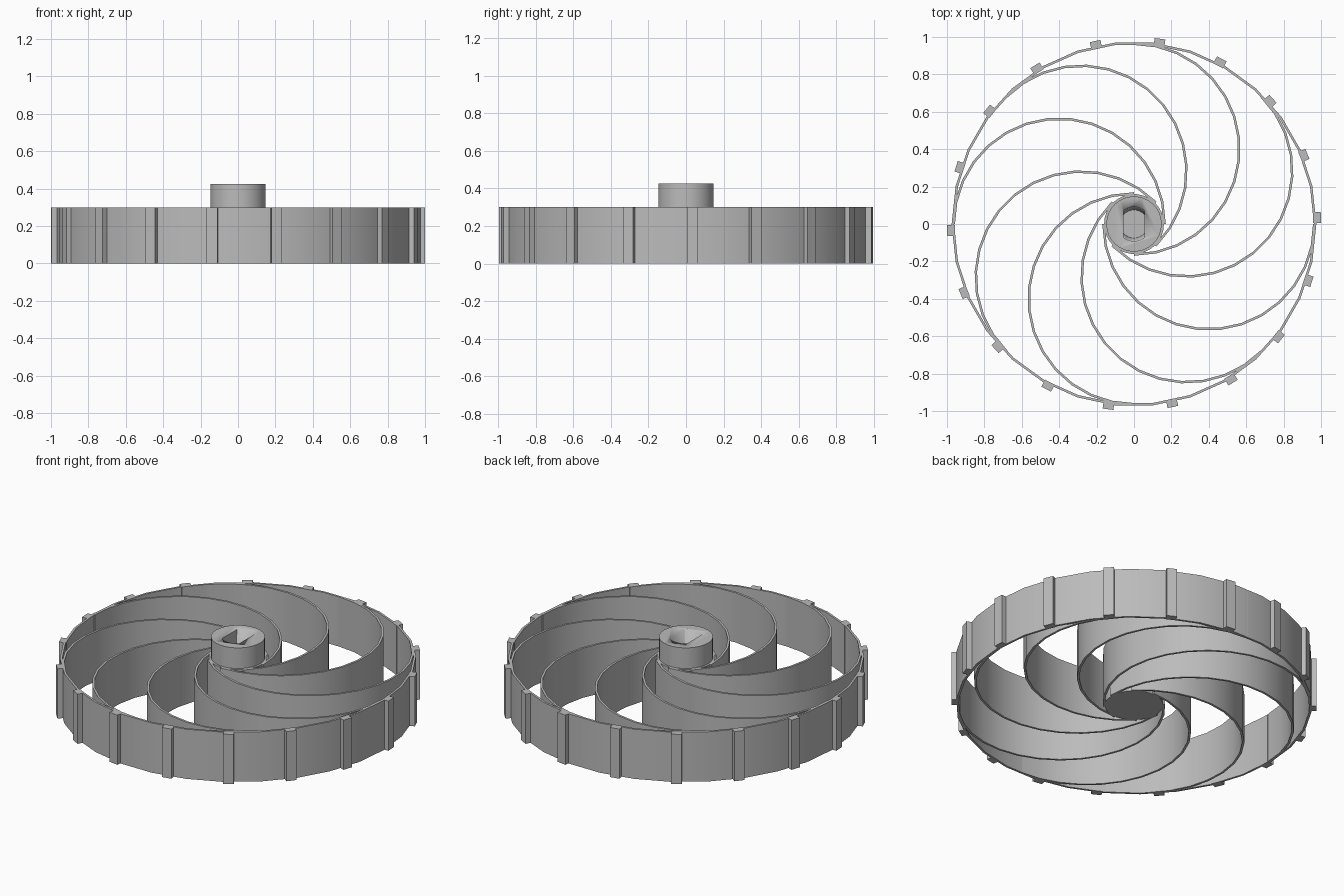
import bpy, bmesh
from math import sin, cos, radians, asin, degrees
from mathutils import Matrix

if "Cube" in bpy.data.objects:
    bpy.data.objects.remove(bpy.data.objects["Cube"], do_unlink=True)

STEP = 12            # degrees per facet on every curved part
WIDTH = 0.30         # wheel height along the axle
WALL = 0.013
RIM_R = 0.975
SPOKE_R, SPOKE_OFFSET, SPOKES = 0.57, 0.40, 8
TREADS = 18

grey = bpy.data.materials.new("grey plastic")
grey.use_nodes = True
colour = (0.5, 0.5, 0.5, 1)
grey.diffuse_color = colour
grey.node_tree.nodes["Principled BSDF"].inputs["Base Color"].default_value = colour


def arc(r, start, end, steps):
    angles = [radians(start + (end - start) * i / steps) for i in range(steps + 1)]
    return [(r * cos(a), r * sin(a)) for a in angles]


def circle(r):
    return arc(r, 0, 360 - STEP, 360 // STEP - 1)


def finish(name, bm):
    bmesh.ops.recalc_face_normals(bm, faces=bm.faces)
    mesh = bpy.data.meshes.new(name)
    bm.to_mesh(mesh)
    bm.free()
    mesh.materials.append(grey)
    obj = bpy.data.objects.new(name, mesh)
    bpy.context.collection.objects.link(obj)
    bpy.ops.object.select_all(action='DESELECT')
    obj.select_set(True)
    bpy.context.view_layer.objects.active = obj
    bpy.ops.object.shade_smooth_by_angle(angle=radians(30))
    return obj


def loft(name, sections):
    """Capped solid through (outline, z) sections of equal point count."""
    bm = bmesh.new()
    rings = [[bm.verts.new((x, y, z)) for x, y in pts] for pts, z in sections]
    n = len(rings[0])
    for low, high in zip(rings, rings[1:]):
        for i in range(n):
            j = (i + 1) % n
            bm.faces.new((low[i], low[j], high[j], high[i]))
    bm.faces.new(rings[0])
    bm.faces.new(rings[-1])
    return finish(name, bm)


def wall(name, outer, inner, closed=False):
    """Upright thin wall between two matching paths."""
    bm = bmesh.new()
    posts = [[bm.verts.new((*p, z)) for p, z in ((o, 0), (i, 0), (i, WIDTH), (o, WIDTH))]
             for o, i in zip(outer, inner)]
    pairs = list(zip(posts, posts[1:]))
    if closed:
        pairs.append((posts[-1], posts[0]))
    else:
        bm.faces.new(posts[0])
        bm.faces.new(posts[-1])
    for a, b in pairs:
        for k in range(4):
            m = (k + 1) % 4
            bm.faces.new((a[k], a[m], b[m], b[k]))
    return finish(name, bm)


# Rim
wall("rim", circle(RIM_R), circle(RIM_R - WALL), closed=True)

# Curved spokes: half circles tangent to both hub and rim
for s in range(SPOKES):
    theta = s * 360 / SPOKES
    cx, cy = SPOKE_OFFSET * cos(radians(theta)), SPOKE_OFFSET * sin(radians(theta))
    paths = [[(x + cx, y + cy) for x, y in arc(r, theta - 180, theta, 180 // STEP)]
             for r in (SPOKE_R, SPOKE_R - WALL)]
    wall(f"spoke_{s + 1}", *paths)

# Tread blocks around the rim
for t in range(TREADS):
    bm = bmesh.new()
    turn = Matrix.Rotation(radians(2 + t * 360 / TREADS), 4, 'Z')
    place = Matrix.Translation((0.979, 0, WIDTH / 2))
    bmesh.ops.create_cube(bm, size=1, matrix=turn @ place @ Matrix.Diagonal((0.042, 0.058, WIDTH, 1)))
    finish(f"tread_block_{t + 1}", bm)

# Hub with a raised boss
hub = loft("hub", [(circle(0.16), 0), (circle(0.16), WIDTH),
                   (circle(0.148), WIDTH), (circle(0.148), 0.425)])


# Blind axle socket with two flats and slightly tapered round ends
def socket_outline(r, half_width=0.057):
    a = degrees(asin(half_width / r))
    return arc(r, 90 - a, 90 + a, 8) + arc(r, 270 - a, 270 + a, 8)


cutter = loft("socket_cutter", [(socket_outline(0.075), 0.12), (socket_outline(0.092), 0.43)])
cutter.hide_render = True
cut = hub.modifiers.new("socket", 'BOOLEAN')
cut.operation = 'DIFFERENCE'
cut.solver = 'EXACT'
cut.object = cutter
bpy.context.view_layer.objects.active = hub
bpy.ops.object.modifier_apply(modifier=cut.name)
bpy.data.objects.remove(cutter, do_unlink=True)
